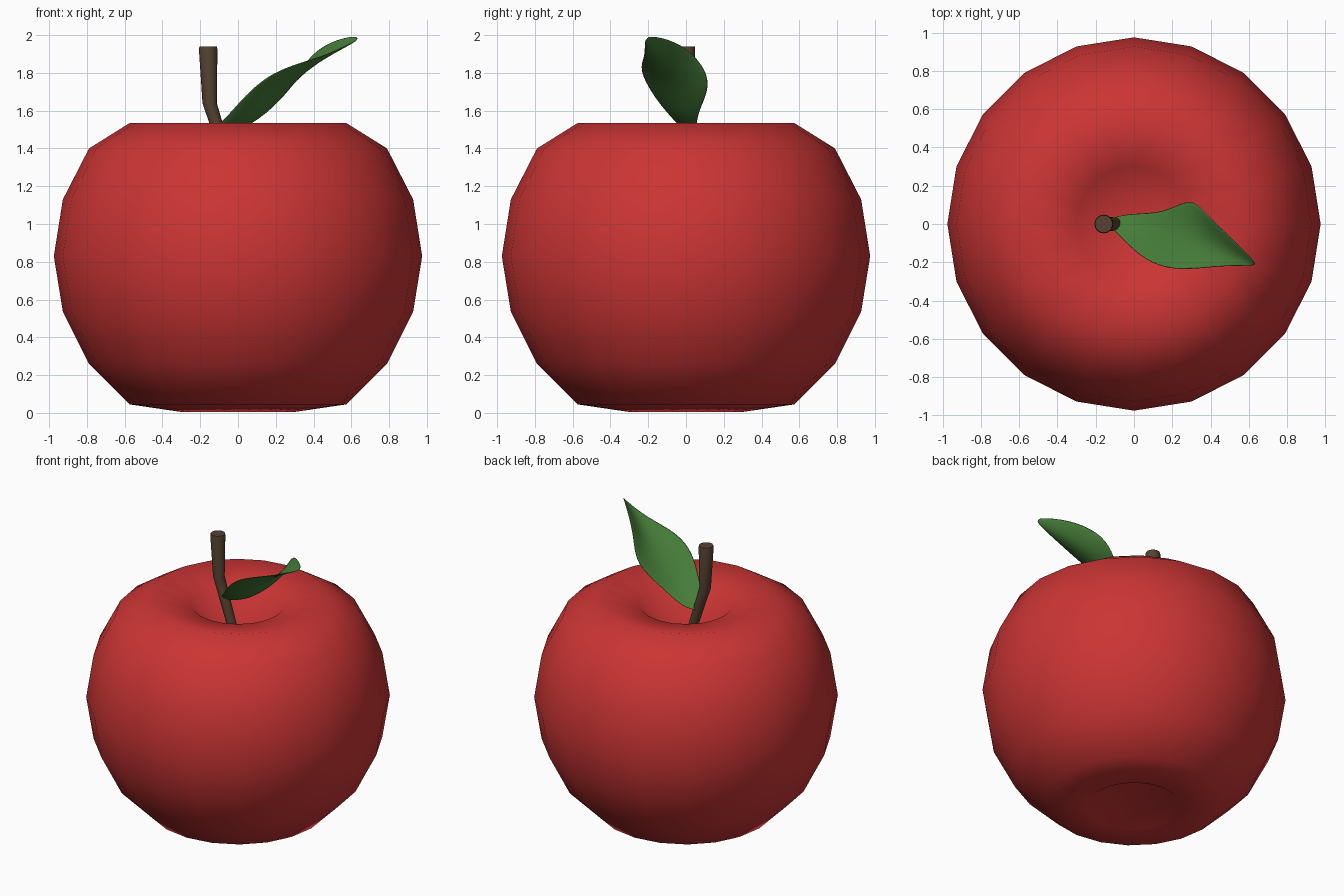
import bpy, bmesh, math
from mathutils import Vector

if "Cube" in bpy.data.objects:
    bpy.data.objects.remove(bpy.data.objects["Cube"])


def material(name, rgb):
    mat = bpy.data.materials.new(name)
    mat.diffuse_color = (*rgb, 1)
    mat.use_nodes = True
    mat.node_tree.nodes["Principled BSDF"].inputs["Base Color"].default_value = mat.diffuse_color
    return mat


def finish(name, bm, mat, smooth_angle=None):
    bmesh.ops.recalc_face_normals(bm, faces=bm.faces)
    mesh = bpy.data.meshes.new(name)
    bm.to_mesh(mesh)
    bm.free()
    ob = bpy.data.objects.new(name, mesh)
    bpy.context.collection.objects.link(ob)
    mesh.materials.append(mat)
    bpy.context.view_layer.objects.active = ob
    ob.select_set(True)
    if smooth_angle:
        bpy.ops.object.shade_smooth_by_angle(angle=math.radians(smooth_angle))
    else:
        bpy.ops.object.shade_smooth()
    ob.select_set(False)
    return ob


def loft(rings, sides, start=None, end=None):
    """Skin (centre, radius) rings; optional pole points close the ends."""
    bm = bmesh.new()
    loops = []
    for c, r in rings:
        loops.append([bm.verts.new(Vector(c) + Vector((r * math.cos(a), r * math.sin(a), 0)))
                      for a in (2 * math.pi * i / sides for i in range(sides))])
    for lo, hi in zip(loops, loops[1:]):
        for i in range(sides):
            j = (i + 1) % sides
            bm.faces.new((lo[i], lo[j], hi[j], hi[i]))
    for loop, pole in ((loops[0], start), (loops[-1], end)):
        if pole:
            p = bm.verts.new(pole)
            for i in range(sides):
                bm.faces.new((loop[i], loop[(i + 1) % sides], p))
        else:
            bm.faces.new(loop)
    return bm


red = material("apple_red", (0.60, 0.035, 0.035))
brown = material("stem_brown", (0.09, 0.055, 0.03))
green = material("leaf_green", (0.06, 0.20, 0.04))

# Apple body: a 20 x 10 sphere with both poles pushed in
heights = [0.005, 0.045, 0.26, 0.535, 0.83, 1.13, 1.40, 1.535, 1.48]
rings = [((0, 0, z), 0.975 * math.sin(math.radians(18 * (k + 1)))) for k, z in enumerate(heights)]
finish("apple_body", loft(rings, 20, (0, 0, 0.22), (0, 0, 1.2)), red)

# Bent stem
stem = [((0.0, 0, 1.17), 0.03), ((-0.125, 0, 1.56), 0.036), ((-0.15, 0, 1.64), 0.038),
        ((-0.158, 0, 1.925), 0.049), ((-0.158, 0, 1.94), 0.046)]
finish("stem", loft(stem, 16), brown, 40)

# Twisted leaf: back edge, midrib and front edge at each station
stations = [
    ((-0.12, 0.035, 1.48), (-0.12, 0.01, 1.48), (-0.13, -0.01, 1.50)),
    ((-0.01, 0.06, 1.48), (-0.03, -0.02, 1.51), (-0.05, -0.09, 1.58)),
    ((0.16, 0.06, 1.585), (0.10, -0.06, 1.57), (0.03, -0.175, 1.68)),
    ((0.30, 0.15, 1.74), (0.24, -0.06, 1.68), (0.15, -0.24, 1.79)),
    ((0.36, 0.075, 1.88), (0.37, -0.08, 1.78), (0.30, -0.245, 1.85)),
    ((0.49, -0.05, 1.975), (0.48, -0.14, 1.88), (0.47, -0.22, 1.895)),
    ((0.635, -0.20, 2.0), (0.64, -0.21, 1.985), (0.635, -0.22, 1.97)),
]
bm = bmesh.new()
rows = [[bm.verts.new(p) for p in s] for s in stations]
for a, b in zip(rows, rows[1:]):
    for i in range(2):
        bm.faces.new((a[i], a[i + 1], b[i + 1], b[i]))
leaf = finish("leaf", bm, green)
solid = leaf.modifiers.new("thickness", 'SOLIDIFY')
solid.thickness = 0.01
solid.offset = 0
sub = leaf.modifiers.new("smooth", 'SUBSURF')
sub.levels = sub.render_levels = 2
